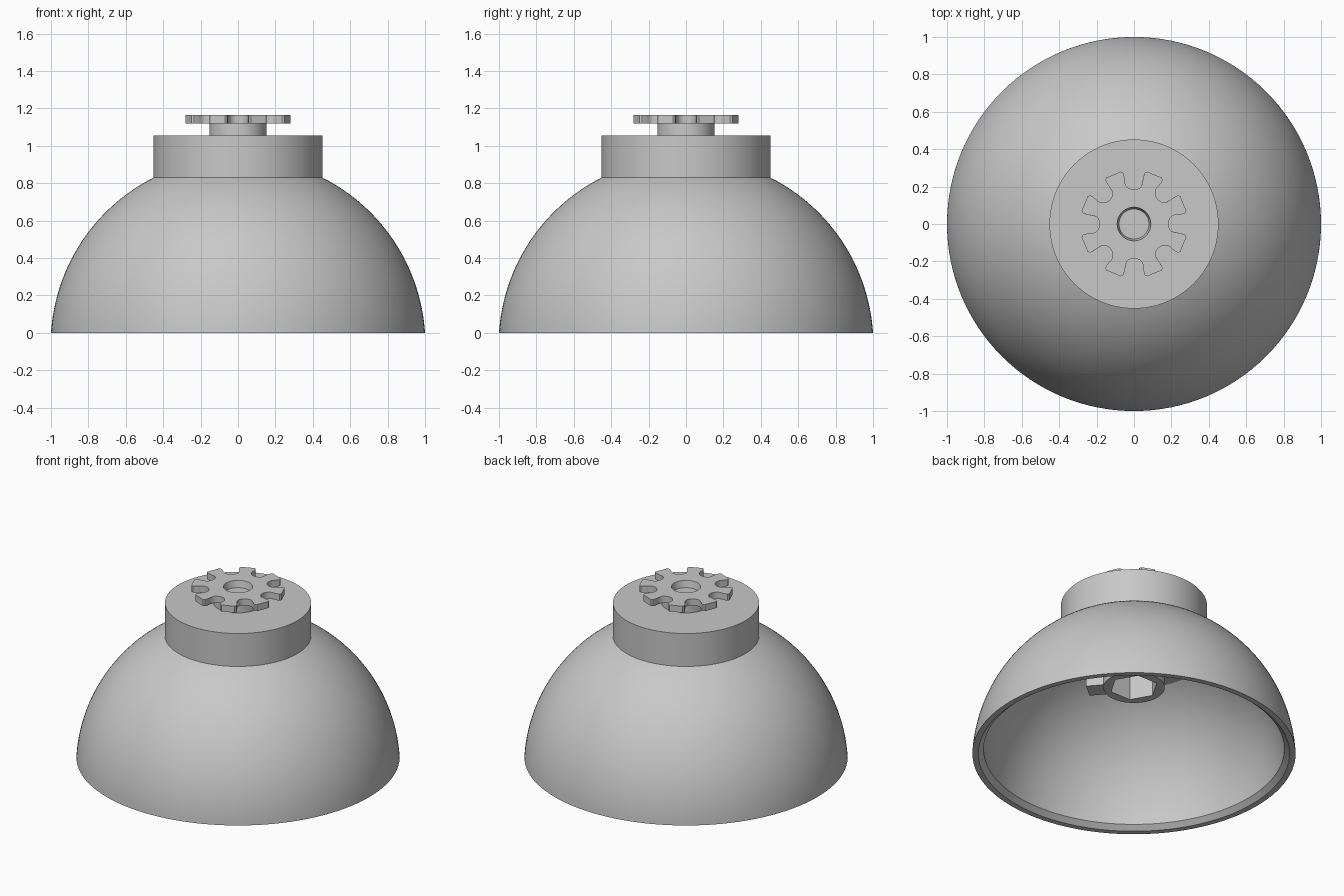
import bpy, bmesh
from math import sin, cos, pi, sqrt, atan2, hypot

cube = bpy.data.objects.get("Cube")
if cube:
    bpy.data.objects.remove(cube, do_unlink=True)

GREY = (0.58, 0.58, 0.58, 1)
mat = bpy.data.materials.new("plain grey")
mat.use_nodes = True
mat.diffuse_color = GREY
mat.node_tree.nodes["Principled BSDF"].inputs["Base Color"].default_value = GREY


def finish(name, bm):
    bmesh.ops.remove_doubles(bm, verts=bm.verts, dist=1e-5)
    bmesh.ops.recalc_face_normals(bm, faces=bm.faces)
    mesh = bpy.data.meshes.new(name)
    bm.to_mesh(mesh)
    bm.free()
    mesh.materials.append(mat)
    obj = bpy.data.objects.new(name, mesh)
    bpy.context.collection.objects.link(obj)
    bpy.ops.object.select_all(action="DESELECT")
    obj.select_set(True)
    bpy.context.view_layer.objects.active = obj
    bpy.ops.object.shade_smooth_by_angle(angle=pi / 6)
    return obj


def lathe(name, profile, steps=128):
    """Revolve (radius, height) points about the z axis."""
    bm = bmesh.new()
    verts = [bm.verts.new((r, 0, z)) for r, z in profile]
    edges = [bm.edges.new(pair) for pair in zip(verts, verts[1:])]
    bmesh.ops.spin(bm, geom=verts + edges, cent=(0, 0, 0), axis=(0, 0, 1),
                   angle=2 * pi, steps=steps, use_merge=True)
    return finish(name, bm)


def ring(name, outer, hole_low, hole_high, z0, z1):
    """Plate or tube between an outline and a hole, as closed loops."""
    bm = bmesh.new()
    loops = [[bm.verts.new((x, y, z)) for x, y in pts] for pts, z in
             ((outer, z0), (outer, z1), (hole_high, z1), (hole_low, z0))]
    n = len(outer)
    for k in range(4):
        a, b = loops[k], loops[(k + 1) % 4]
        for i in range(n):
            j = (i + 1) % n
            bm.faces.new((a[i], a[j], b[j], b[i]))
    return finish(name, bm)


def circle(radius, n, start=0):
    return [(radius * cos(start + 2 * pi * i / n),
             radius * sin(start + 2 * pi * i / n)) for i in range(n)]


def sphere_arc(radius, centre, z0, z1, n=32):
    a0 = atan2(z0 - centre, sqrt(radius**2 - (z0 - centre)**2))
    a1 = atan2(z1 - centre, sqrt(radius**2 - (z1 - centre)**2))
    angles = [a0 + (a1 - a0) * i / n for i in range(n + 1)]
    return [(radius * cos(a), centre + radius * sin(a)) for a in angles]


# Hollow dome with bevelled inner lip and flat ceiling
CENTRE = -0.065
outside = sphere_arc(1.002, CENTRE, 0, 0.83)
inside = sphere_arc(0.935, CENTRE, 0.03, 0.74)
lathe("dome_shell", outside[::-1] + [(0.963, 0)] + inside + [(0, 0.74)])

# Collar and stem on top
lathe("collar", [(0, 0.83), (0.452, 0.83), (0.452, 1.055), (0, 1.055)])
lathe("stem", [(0, 1.05), (0.152, 1.05), (0.152, 1.12), (0, 1.12)], 64)

# Toothed wheel with eight rounded notches and a tapered centre hole
TEETH, NOTCH, DEPTH = 8, 0.052, 0.235
half_notch = [(DEPTH - NOTCH * cos(a), NOTCH * sin(a))
              for a in [pi / 2 * i / 8 for i in range(9)]]
half_notch += [(0.262, 0.053), (0.274, 0.058), (0.28, 0.07)]
notch = [(x, -y) for x, y in half_notch[:0:-1]] + half_notch
outline = []
for t in range(TEETH):
    turn = 2 * pi * t / TEETH
    for x, y in notch:
        r, a = hypot(x, y), atan2(y, x) + turn
        outline.append((r * cos(a), r * sin(a)))
first = atan2(outline[0][1], outline[0][0])
count = len(outline)
ring("toothed_wheel", outline, circle(0.08, count, first),
     circle(0.09, count, first), 1.12, 1.165)

# Socket boss under the ceiling, with a six-sided hole
SIDES = 6
hexagon = []
for i in range(SIDES * 8):
    a = 2 * pi * i / (SIDES * 8)
    r = 0.13 / cos(a % (pi / 3) - pi / 6)
    hexagon.append((r * cos(a), r * sin(a)))
ring("socket_boss", circle(0.19, len(hexagon)), hexagon, hexagon, 0.47, 0.745)

# Locating key on the side of the boss
bpy.ops.mesh.primitive_cube_add(size=1, location=(0.23 * cos(-0.87), 0.23 * sin(-0.87), 0.61),
                                rotation=(0, 0, -0.87))
key = bpy.context.object
key.name = "locating_key"
key.scale = (0.12, 0.12, 0.27)
key.data.materials.append(mat)
